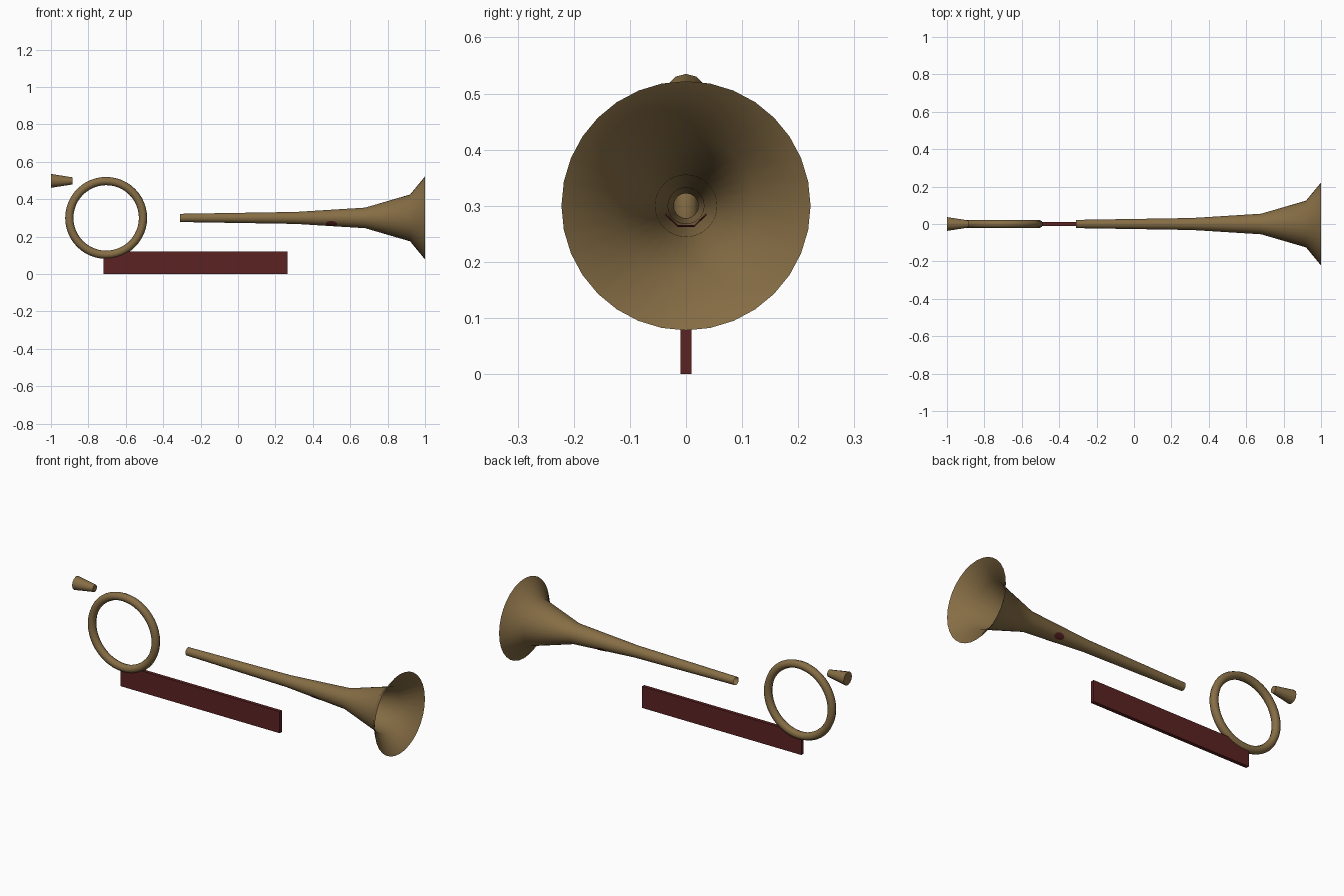
import bpy, bmesh, math
from mathutils import Vector

cube = bpy.data.objects.get("Cube")
if cube:
    bpy.data.objects.remove(cube, do_unlink=True)


def material(name, rgb):
    mat = bpy.data.materials.new(name)
    mat.use_nodes = True
    mat.diffuse_color = (*rgb, 1)
    mat.node_tree.nodes["Principled BSDF"].inputs["Base Color"].default_value = (*rgb, 1)
    return mat


brass = material("brass", (0.24, 0.155, 0.06))
red = material("dark red", (0.105, 0.016, 0.016))


def finish(bm, name, mat, angle=None):
    mesh = bpy.data.meshes.new(name)
    bm.to_mesh(mesh)
    bm.free()
    mesh.materials.append(mat)
    obj = bpy.data.objects.new(name, mesh)
    bpy.context.collection.objects.link(obj)
    if angle:
        bpy.ops.object.select_all(action='DESELECT')
        obj.select_set(True)
        bpy.context.view_layer.objects.active = obj
        bpy.ops.object.shade_smooth_by_angle(angle=math.radians(angle))
    return obj


def lathe(name, profile, z, sides, mat, angle, capped):
    """Turn (x, radius) pairs about a lengthwise axis at height z."""
    bm = bmesh.new()
    rings = []
    for x, r in profile:
        turns = [2 * math.pi * i / sides for i in range(sides)]
        rings.append([bm.verts.new((x, r * math.sin(a), z + r * math.cos(a))) for a in turns])
    for a, b in zip(rings, rings[1:]):
        for i in range(sides):
            j = (i + 1) % sides
            bm.faces.new((a[i], a[j], b[j], b[i]))
    if capped:
        bm.faces.new(rings[0])
        bm.faces.new(rings[-1])
    bmesh.ops.recalc_face_normals(bm, faces=bm.faces)
    return finish(bm, name, mat, angle)


# Flared horn tube, open at both ends
axis = 0.3
bell = [(-0.31, 0.022), (0.31, 0.032), (0.68, 0.055), (0.92, 0.125), (1.0, 0.222)]
lathe("horn_bell", bell, axis, 32, brass, 60, False)

# Mouthpiece
lathe("mouthpiece", [(-1.0, 0.037), (-0.885, 0.019)], 0.498, 12, brass, 40, True)

# Coiled ring of tubing
bpy.ops.mesh.primitive_torus_add(
    major_segments=48, minor_segments=8, major_radius=0.197, minor_radius=0.022,
    location=(-0.705, 0, axis), rotation=(math.pi / 2, 0, 0))
coil = bpy.context.object
coil.name = "coil_ring"
coil.data.materials.append(brass)
bpy.ops.object.shade_smooth_by_angle(angle=math.radians(60))

# Flat wooden bar underneath
bm = bmesh.new()
bmesh.ops.create_cube(bm, size=1)
bmesh.ops.scale(bm, vec=(0.985, 0.02, 0.12), verts=bm.verts)
bmesh.ops.translate(bm, vec=(-0.2275, 0, 0.06), verts=bm.verts)
finish(bm, "base_bar", red)


def tube_radius(x):
    (x0, r0), (x1, r1) = bell[1:3]
    return r0 + (r1 - r0) * (x - x0) / (x1 - x0)


# Red inlays on both lower sides of the tube
bm = bmesh.new()
steps = 16
for side in (-1, 1):
    previous = None
    for i in range(steps + 1):
        t = 2 * i / steps - 1
        turn = math.radians(45 + 24 * t)
        half = 0.03 * math.sqrt(1 - t * t) + 0.0005
        row = []
        for x in (0.5 - half, 0.5 + half):
            r = tube_radius(x) + 0.0012
            row.append(bm.verts.new((x, side * r * math.cos(turn), axis - r * math.sin(turn))))
        if previous:
            quad = [previous[0], previous[1], row[1], row[0]]
            face = bm.faces.new(quad)
            face.normal_update()
            if face.normal.dot(face.calc_center_median() - Vector((0.5, 0, axis))) < 0:
                face.normal_flip()
        previous = row
finish(bm, "tube_inlay", red, 40)

# Thin cord lying inside the tube
cord = bpy.data.curves.new("inner_cord", 'CURVE')
cord.dimensions = '3D'
cord.bevel_depth = 0.0015
cord.bevel_resolution = 0
line = cord.splines.new('POLY')
line.points.add(3)
for k, point in enumerate(line.points):
    a = math.radians(-22.5 - 45 * k)
    point.co = (0.5, 0.039 * math.cos(a), axis + 0.039 * math.sin(a), 1)
cord.materials.append(red)
bpy.context.collection.objects.link(bpy.data.objects.new("inner_cord", cord))
